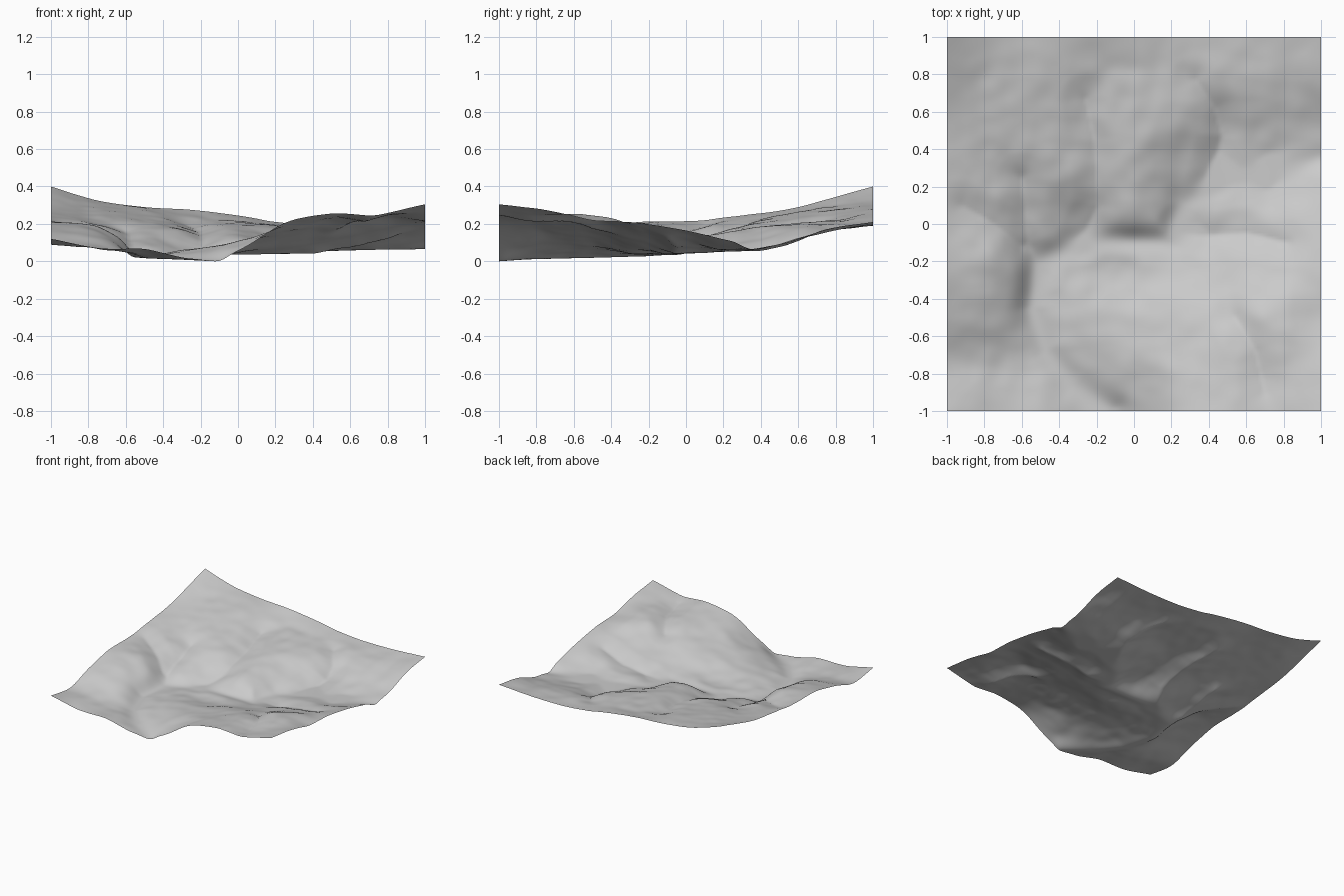
import bpy
import bmesh
import math
from mathutils import Vector, noise

cube = bpy.data.objects.get("Cube")
if cube:
    bpy.data.objects.remove(cube, do_unlink=True)

CELLS = 130      # mesh cells along each side
STEP = 0.25      # spacing of the broad height profiles

# Broad hill profiles in hundredths, front to back, each running left to right
PROFILES = [
    (12, 7, 6.5, 2, 6, 20.5, 25.5, 25, 30.5),
    (9, 7, 4, 4.5, 10.5, 18, 23, 24.5, 27.5),
    (16, 13.5, 4, 6.5, 9.5, 14.5, 19.5, 24.5, 22),
    (21, 18, 6, 4, 4.5, 7.5, 12, 17, 20.5),
    (21.5, 18, 11, 7, 11, 6, 8, 12, 16.5),
    (24, 20, 18, 15.5, 16, 9, 6, 6, 11),
    (27, 24.5, 22.5, 19, 19.5, 16, 10, 9, 9),
    (33, 28.5, 26.5, 22, 21.5, 19, 17, 16, 17),
    (40, 32.5, 29, 27.5, 24.5, 20.5, 19, 19.5, 21),
]

# Main valley floor: x, y and floor height
RIVER = [Vector(p) for p in (
    (1, .36, .065), (.72, .28, .062), (.48, .23, .055), (.28, .1, .045),
    (.2, -.1, .038), (-.25, -.1, .035), (-.5, -.22, .027), (-.54, -.45, .02),
    (-.47, -.68, .015), (-.32, -.86, .01), (-.12, -1, 0))]

# Side gullies that cut sharp creases into the slopes
GULLIES = [[Vector(p).to_3d() for p in path] for path in (
    ((-.26, .67), (-.21, .45), (-.19, .1), (-.28, -.08)),
    ((.33, .77), (.43, .62), (.47, .48), (.42, .25)),
    ((-.6, .25), (-.57, -.1), (-.5, -.24)),
    ((-.92, .1), (-.75, 0), (-.6, -.12)),
    ((.54, -.5), (.65, -.68), (.7, -.9)),
    ((.82, -.1), (.6, -.05), (.42, -.06), (.25, -.02)),
)]


def spline(values, t):
    """Smooth curve through evenly spaced values."""
    v = [2 * values[0] - values[1], *values, 2 * values[-1] - values[-2]]
    i = min(int(t), len(values) - 2)
    f = t - i
    a, b, c, d = v[i:i + 4]
    return b + f * (c - a + f * (2 * a - 5 * b + 4 * c - d
                                 + f * (3 * (b - c) + d - a))) / 2


def nearest(path, x, y):
    """Distance to a path in plan, and the path height there."""
    best = (9, 0)
    for a, b in zip(path, path[1:]):
        run = (b - a).xy
        f = max(0, min(1, (Vector((x, y)) - a.xy).dot(run) / run.length_squared))
        p = a.lerp(b, f)
        best = min(best, (math.hypot(p.x - x, p.y - y), p.z))
    return best


def height(x, y):
    u, v = (x + 1) / STEP, (y + 1) / STEP
    z = spline([spline(row, u) for row in PROFILES], v) / 100
    # weathered lumps, fading out on the rim
    rim = min(1, 0.3 + 4 * (1 - max(abs(x), abs(y))))
    z += 0.01 * rim * noise.noise(Vector((x * 4, y * 4, 3)))
    z += 0.006 * rim * noise.noise(Vector((x * 9, y * 9, 7)))
    for path in GULLIES:
        dist, _ = nearest(path, x, y)
        z -= 0.028 * rim * max(0, 1 - dist / 0.14) ** 1.5
    dist, floor = nearest(RIVER, x, y)
    z += (floor - z) * math.exp(-(dist / 0.07) ** 2)
    return max(z, floor if dist < 0.2 else 0.015)


# Terrain sheet
bm = bmesh.new()
bmesh.ops.create_grid(bm, x_segments=CELLS, y_segments=CELLS, size=1)
for vert in bm.verts:
    vert.co.z = height(vert.co.x, vert.co.y)
lowest = min(vert.co.z for vert in bm.verts)
for vert in bm.verts:
    vert.co.z -= lowest
mesh = bpy.data.meshes.new("terrain")
bm.to_mesh(mesh)
bm.free()
terrain = bpy.data.objects.new("terrain", mesh)
bpy.context.collection.objects.link(terrain)

# Stone grey surface
GREY = (0.6, 0.6, 0.6, 1)
stone = bpy.data.materials.new("stone_grey")
stone.use_nodes = True
stone.diffuse_color = GREY
stone.node_tree.nodes["Principled BSDF"].inputs["Base Color"].default_value = GREY
mesh.materials.append(stone)

bpy.context.view_layer.objects.active = terrain
terrain.select_set(True)
bpy.ops.object.shade_smooth_by_angle(angle=math.radians(40))
